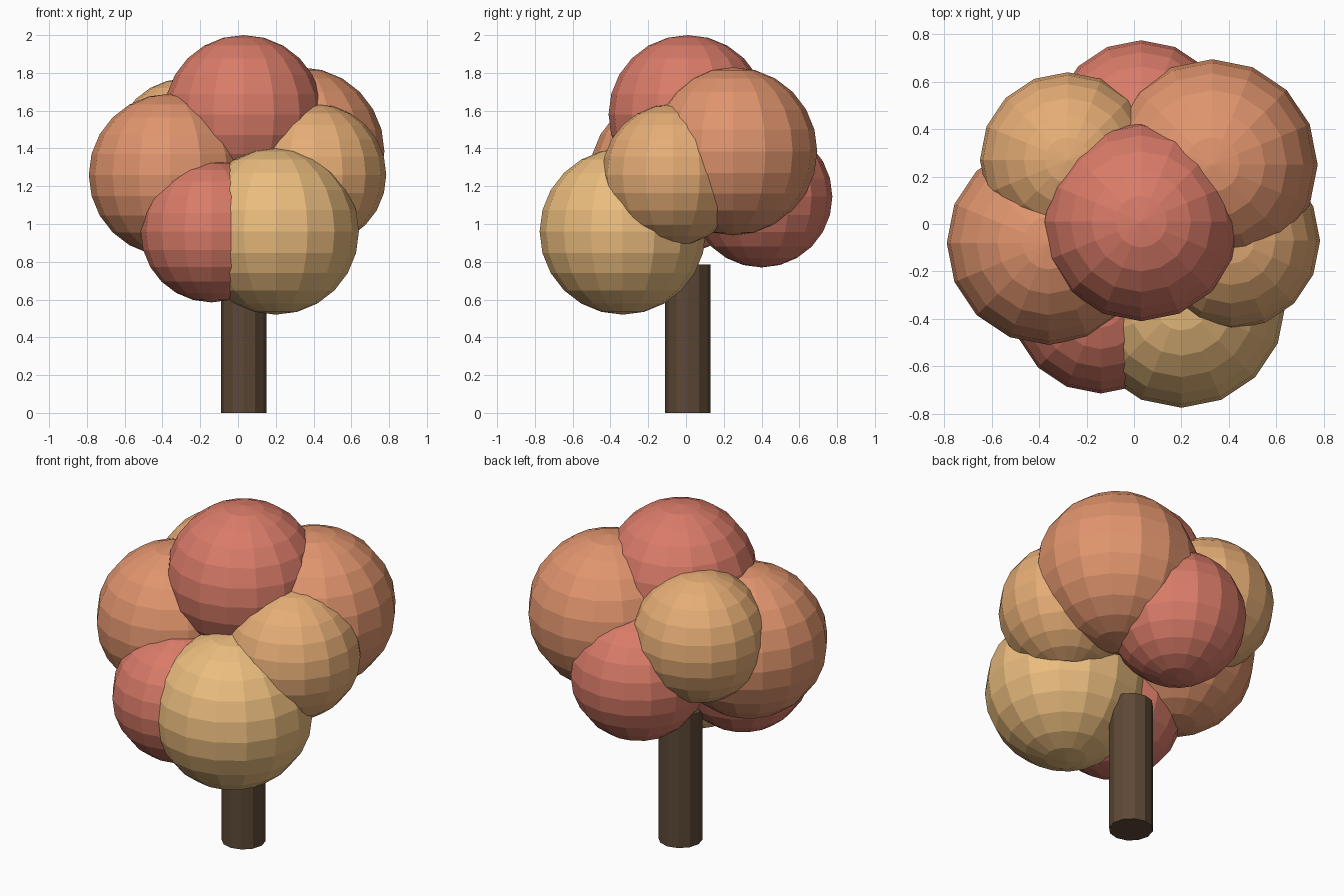
import bpy

if "Cube" in bpy.data.objects:
    bpy.data.objects.remove(bpy.data.objects["Cube"])


def material(name, rgb):
    m = bpy.data.materials.new(name)
    m.diffuse_color = (*rgb, 1.0)
    m.use_nodes = True
    m.node_tree.nodes["Principled BSDF"].inputs["Base Color"].default_value = m.diffuse_color
    return m


red = material("red_leaves", (0.70, 0.20, 0.14))
orange = material("orange_leaves", (0.75, 0.30, 0.155))
tan = material("tan_leaves", (0.79, 0.42, 0.18))
yellow = material("yellow_leaves", (0.83, 0.51, 0.21))
bark = material("bark", (0.11, 0.065, 0.037))


def finish(name, mat):
    ob = bpy.context.object
    ob.name = ob.data.name = name
    ob.data.materials.append(mat)
    return ob


# Trunk: plain twelve-sided post, open to view just below the foliage
TRUNK_HEIGHT = 0.785
bpy.ops.mesh.primitive_cylinder_add(vertices=12, radius=0.12, depth=TRUNK_HEIGHT,
                                    location=(0.03, 0.01, TRUNK_HEIGHT / 2))
finish("trunk", bark)

# Foliage: overlapping low-poly balls (name, centre, radius, material)
foliage = [
    ("foliage_top", (0.03, 0.01, 1.58), 0.42, red),
    ("foliage_left", (-0.36, -0.08, 1.26), 0.43, orange),
    ("foliage_back_right", (0.33, 0.25, 1.385), 0.445, orange),
    ("foliage_back_left", (-0.28, 0.27, 1.40), 0.37, tan),
    ("foliage_right", (0.41, -0.07, 1.26), 0.375, tan),
    ("foliage_front_right", (0.20, -0.335, 0.96), 0.44, yellow),
    ("foliage_front_left", (-0.14, -0.34, 0.96), 0.375, red),
    ("foliage_back", (0.03, 0.40, 1.145), 0.375, red),
]
for name, centre, radius, mat in foliage:
    bpy.ops.mesh.primitive_uv_sphere_add(segments=16, ring_count=12,
                                         radius=radius, location=centre)
    finish(name, mat)
